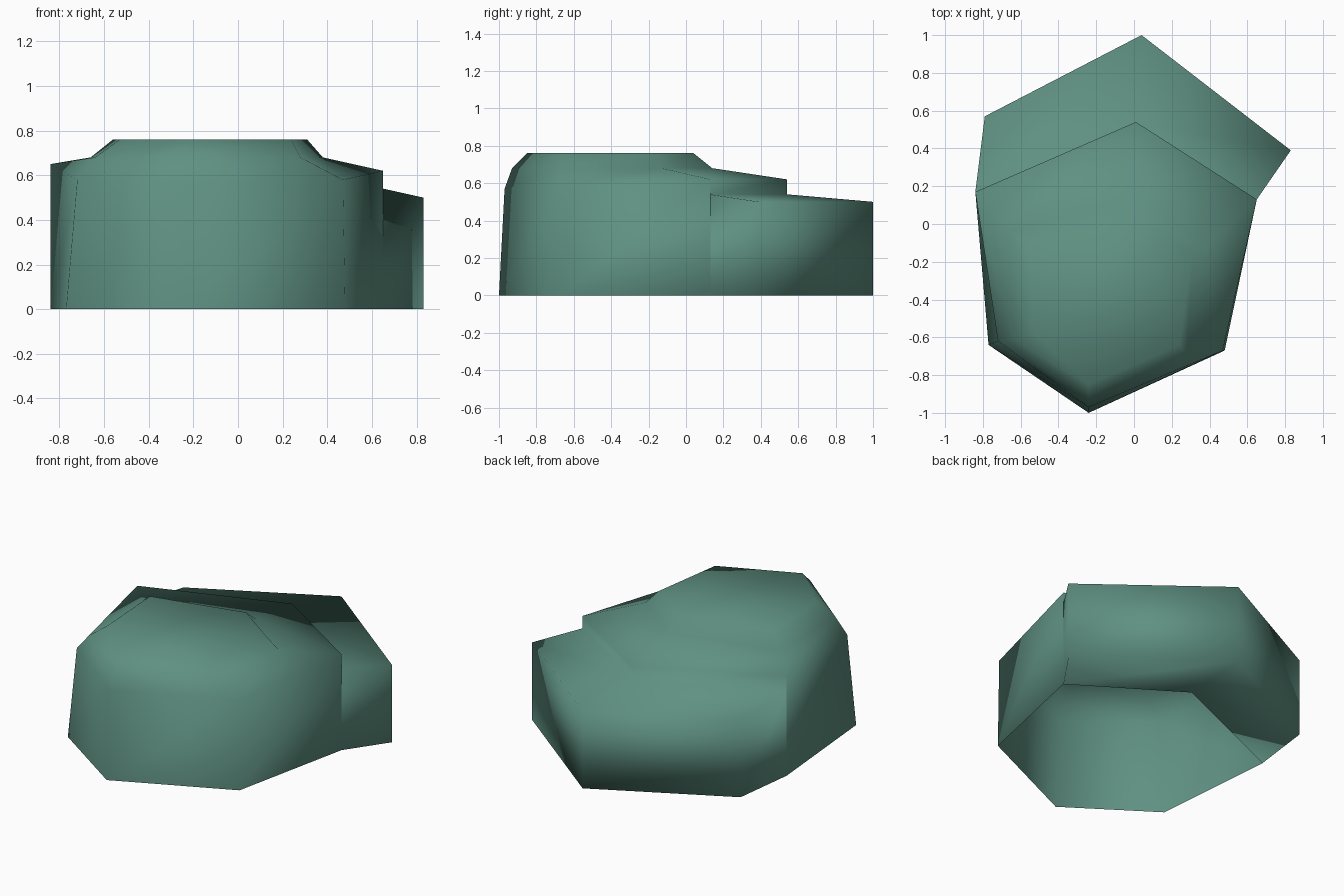
import bpy
import bmesh

cube = bpy.data.objects.get("Cube")
if cube:
    bpy.data.objects.remove(cube, do_unlink=True)

# Single mossy green stone colour
stone = bpy.data.materials.new("green_stone")
stone.use_nodes = True
color = (0.115, 0.283, 0.223, 1)
stone.diffuse_color = color
stone.node_tree.nodes["Principled BSDF"].inputs["Base Color"].default_value = color

# Six-sided boulder rings, from foot to flat cap
# order: front, front_left, side_left, back, side_right, front_right
foot = [(-.24, -1, 0), (.48, -.67, 0), (.65, .13, 0),
        (.01, .54, 0), (-.84, .17, 0), (-.77, -.64, 0)]
rim = [(-.24, -.97, .57), (.47, -.67, .58), (.65, .13, .62),
       (.01, .54, .62), (-.84, .17, .65), (-.72, -.62, .58)]
shoulder = [(-.24, -.93, .68), (.28, -.69, .68), (.38, -.13, .68),
            (.03, .14, .68), (-.66, -.04, .68), (-.64, -.61, .68)]
cap = [(-.24, -.85, .76), (.24, -.64, .76), (.31, -.16, .76),
       (.03, .04, .76), (-.56, -.1, .76), (-.53, -.58, .76)]
# Low ledge behind the boulder
ledge_top = [(.83, .39, .5), (.04, 1, .5), (-.79, .57, .5)]

bm = bmesh.new()


def add_ring(points):
    return [bm.verts.new(p) for p in points]


def strip(lower, upper, pairs):
    for a, b in pairs:
        bm.faces.new((lower[a], lower[b], upper[b], upper[a]))


foot_v, rim_v, shoulder_v, cap_v = map(add_ring, (foot, rim, shoulder, cap))
around = [(i, (i + 1) % 6) for i in range(6)]
front_sides = [p for p in around if p not in ((2, 3), (3, 4))]

# Boulder walls, bevelled shoulders and cap
strip(foot_v, rim_v, front_sides)
strip(rim_v, shoulder_v, around)
strip(shoulder_v, cap_v, around)
bm.faces.new(cap_v)

# Ledge: step, sloping top, wall and underside around the back
pairs = [(0, 1), (1, 2)]
step = add_ring([(x, y, .54) for x, y, z in rim[2:5]])
outer_top = add_ring(ledge_top)
outer_foot = add_ring([(x, y, 0) for x, y, z in ledge_top])
inner_foot, back_rim = foot_v[2:5], rim_v[2:5]
strip(step, back_rim, pairs)
strip(outer_top, step, pairs)
strip(outer_foot, outer_top, pairs)
strip(inner_foot, outer_foot, pairs)

# Ledge ends beside the boulder
bm.faces.new((inner_foot[0], outer_foot[0], outer_top[0], step[0]))
bm.faces.new((outer_foot[2], inner_foot[2], step[2], outer_top[2]))
# Close the small seams between the ledge ends and the boulder walls
for i, side in ((0, 1), (2, 5)):
    tri = (inner_foot[i], step[i], back_rim[i])
    bm.faces.new(tri if i == 0 else tri[::-1])

bmesh.ops.recalc_face_normals(bm, faces=bm.faces)
# Turn the shell outwards if the cap faces down
bm.faces.ensure_lookup_table()
cap_face = next(f for f in bm.faces if len(f.verts) == 6)
if cap_face.normal.z < 0:
    bmesh.ops.reverse_faces(bm, faces=bm.faces)
for face in bm.faces:
    face.smooth = True

mesh = bpy.data.meshes.new("boulder")
bm.to_mesh(mesh)
bm.free()
mesh.materials.append(stone)
boulder = bpy.data.objects.new("boulder", mesh)
bpy.context.collection.objects.link(boulder)
